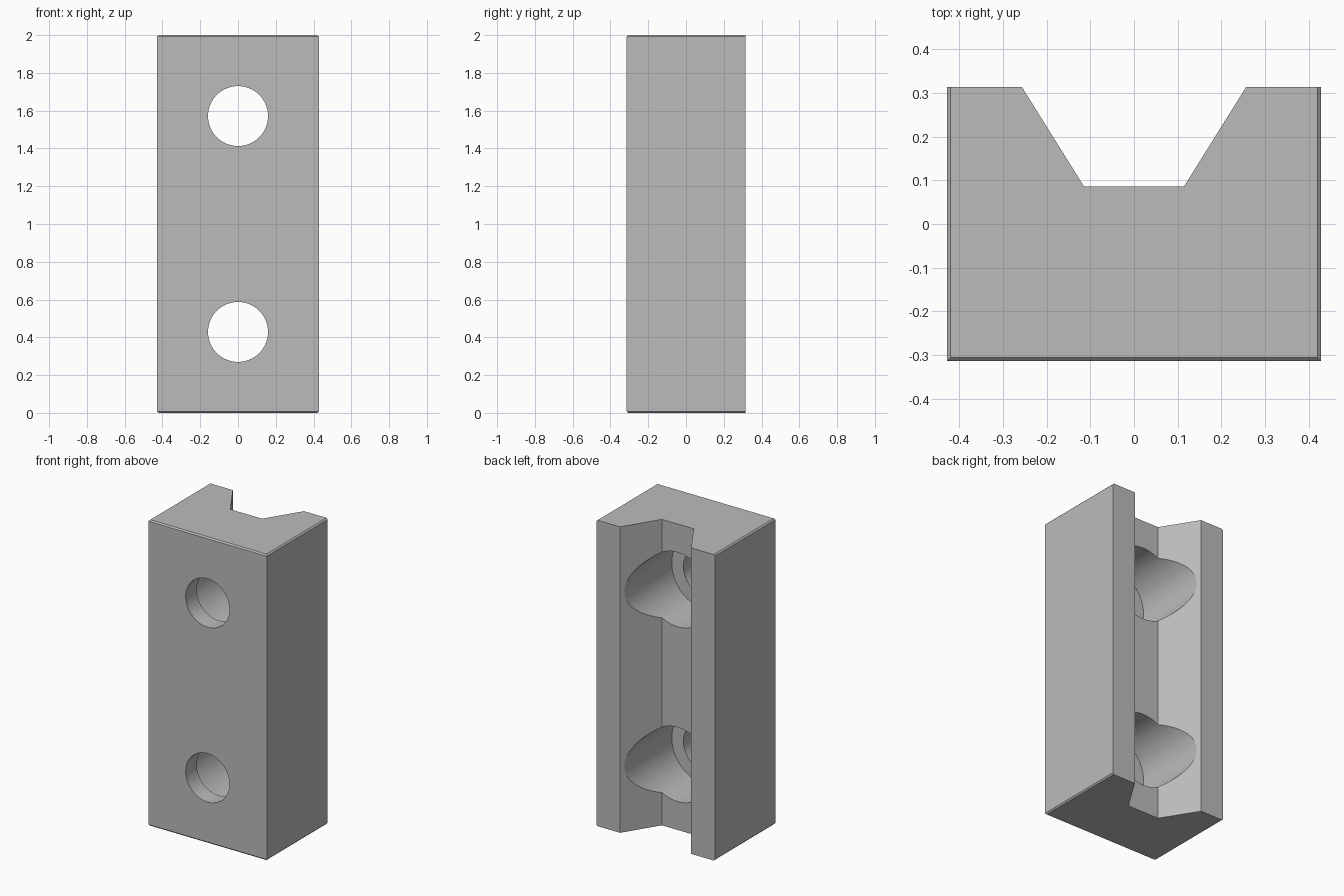
import bpy, bmesh, math
from mathutils import Vector

old = bpy.data.objects.get("Cube")
if old:
    bpy.data.objects.remove(old, do_unlink=True)

MM = 2 / 70                          # the block is 70 mm tall
W, D, H = 15 * MM, 11 * MM, 70 * MM  # half width, half depth, height

grey = bpy.data.materials.new("plain grey")
grey.use_nodes = True
colour = (0.5, 0.5, 0.5, 1)
grey.diffuse_color = colour
grey.node_tree.nodes["Principled BSDF"].inputs["Base Color"].default_value = colour

# Block: grooved cross-section extruded upwards
half = [(W, -D), (W, D), (9 * MM, D), (4 * MM, 3 * MM)]
profile = half + [(-x, y) for x, y in reversed(half)]
bm = bmesh.new()
base = bm.faces.new([bm.verts.new((x, y, 0)) for x, y in profile])
top = bmesh.ops.extrude_face_region(bm, geom=[base])["geom"]
bmesh.ops.translate(bm, vec=Vector((0, 0, H)),
                    verts=[g for g in top if isinstance(g, bmesh.types.BMVert)])
bmesh.ops.recalc_face_normals(bm, faces=bm.faces)

# Tiny chamfer along the top and bottom edges of both sides
side_edges = [e for e in bm.edges
              if all(abs(abs(v.co.x) - W) < 1e-4 for v in e.verts)
              and abs(e.verts[0].co.z - e.verts[1].co.z) < 1e-4]
bmesh.ops.bevel(bm, geom=side_edges, offset=0.3 * MM, segments=1,
                affect='EDGES', profile=0.5)
mesh = bpy.data.meshes.new("grooved_block")
bm.to_mesh(mesh)
bm.free()
block = bpy.data.objects.new("grooved_block", mesh)
bpy.context.collection.objects.link(block)
mesh.materials.append(grey)


def bore(name, radius, y0, y1, z):
    """Cut a round bore along y, then discard the cutter."""
    bpy.ops.mesh.primitive_cylinder_add(
        vertices=64, radius=radius, depth=y1 - y0,
        location=(0, (y0 + y1) / 2, z), rotation=(math.pi / 2, 0, 0))
    cutter = bpy.context.object
    cutter.name = name
    cutter.hide_render = True
    cutter.data.materials.append(grey)
    mod = block.modifiers.new(name, 'BOOLEAN')
    mod.operation = 'DIFFERENCE'
    mod.solver = 'EXACT'
    mod.object = cutter
    bpy.context.view_layer.objects.active = block
    bpy.ops.object.modifier_apply(modifier=name)
    bpy.data.objects.remove(cutter, do_unlink=True)


# Two counterbored screw holes
for z in (15 * MM, 55 * MM):
    bore("counterbore", 8.5 * MM, -D + 4 * MM, 2 * D, z)
    bore("through_hole", 5.55 * MM, -2 * D, 2 * D, z)

bpy.ops.object.select_all(action='DESELECT')
block.select_set(True)
bpy.context.view_layer.objects.active = block
bpy.ops.object.shade_smooth_by_angle(angle=math.radians(30))
